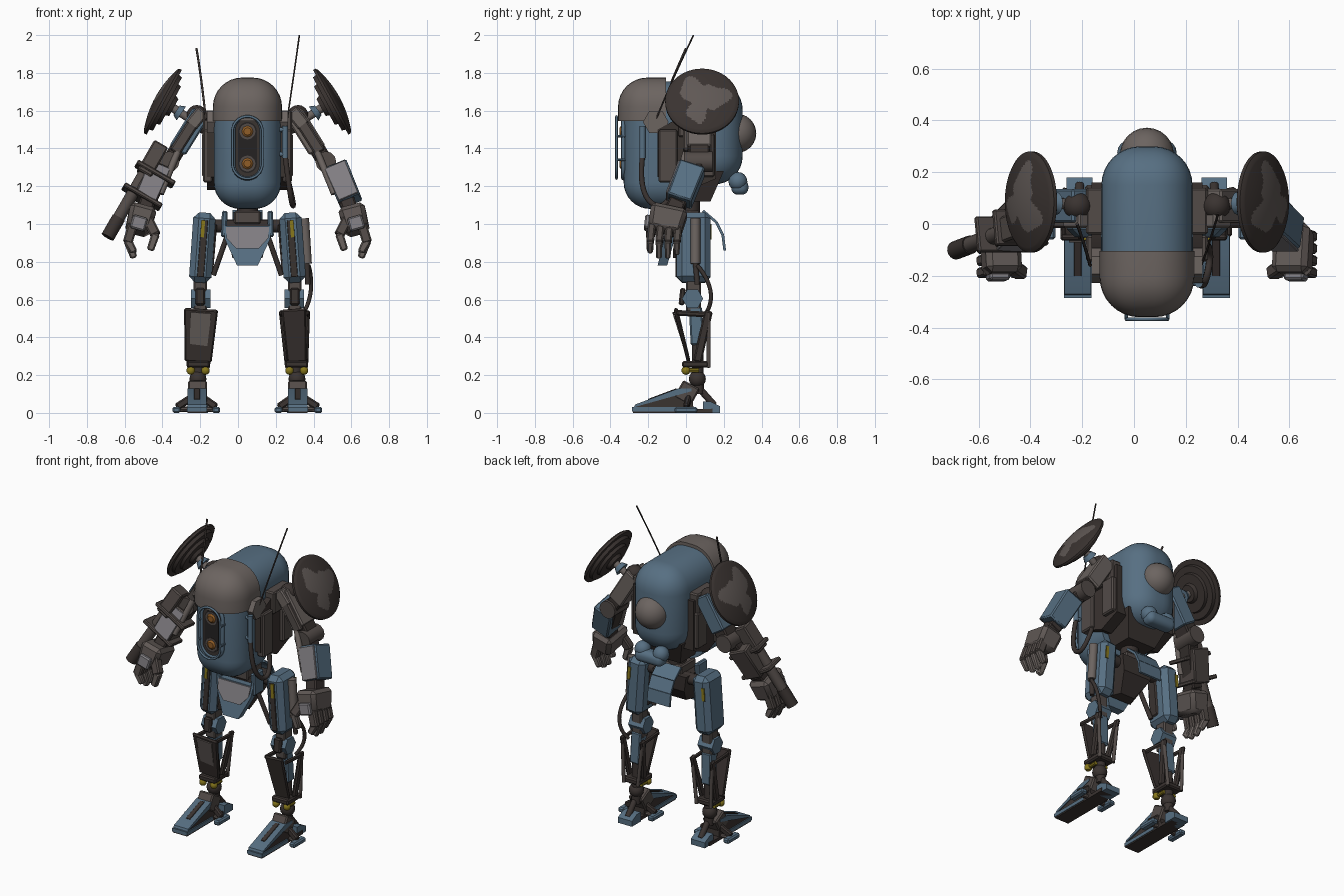
import bpy, bmesh, math
from mathutils import Vector, Matrix

if "Cube" in bpy.data.objects:
    bpy.data.objects.remove(bpy.data.objects["Cube"])

C = 0.05          # x of the symmetry plane
MATS = {}
for name, rgb in {"steel_blue": (.095, .16, .225), "warm_grey": (.15, .128, .118),
                  "dark_brown": (.042, .033, .030), "mid_brown": (.085, .07, .064),
                  "worn_brown": (.115, .097, .09), "light_grey": (.22, .21, .225),
                  "yellow": (.25, .19, .012), "amber": (.28, .11, .02), "black": (.018, .016, .016)}.items():
    m = bpy.data.materials.new(name)
    m.use_nodes = True
    m.diffuse_color = (*rgb, 1)
    m.node_tree.nodes["Principled BSDF"].inputs["Base Color"].default_value = (*rgb, 1)
    MATS[name] = m
BLUE, WARM, DARK, MID, WORN, LIGHT, YELLOW, AMBER, BLACK = MATS
side = 1          # +1 builds the left half, -1 the right half


def P(u, y, z):
    return Vector((C + side * u, y, z))


def finish(name, bm, mat):
    bmesh.ops.recalc_face_normals(bm, faces=bm.faces)
    me = bpy.data.meshes.new(name)
    bm.to_mesh(me)
    bm.free()
    ob = bpy.data.objects.new(name, me)
    bpy.context.collection.objects.link(ob)
    me.materials.append(MATS[mat])
    return ob


def frame(a, b):
    """Matrix at a: local z runs to b, local y stays near world y."""
    d = (b - a).normalized()
    ref = Vector((0, 1, 0)) if abs(d.y) < .9 else Vector((0, 0, 1))
    x = ref.cross(d).normalized()
    y = d.cross(x)
    return Matrix.Translation(a) @ Matrix((x, y, d)).transposed().to_4x4()


def beam(name, a, b, w, d, mat, taper=1.0, bev=.008):
    a, b = P(*a), P(*b)
    bm = bmesh.new()
    bmesh.ops.create_cube(bm, size=1)
    L = (b - a).length
    for v in bm.verts:
        k = taper if v.co.z > 0 else 1
        v.co = Vector((v.co.x * w * k, v.co.y * d * k, (v.co.z + .5) * L))
    if bev:
        bmesh.ops.bevel(bm, geom=bm.edges[:], offset=bev, segments=1, affect='EDGES')
    bm.transform(frame(a, b))
    return finish(name, bm, mat)


def rod(name, a, b, r, mat, r2=None, n=12):
    a, b = P(*a), P(*b)
    bm = bmesh.new()
    L = (b - a).length
    bmesh.ops.create_cone(bm, cap_ends=True, segments=n, radius1=r, radius2=r if r2 is None else r2, depth=L)
    bm.transform(frame(a, b) @ Matrix.Translation((0, 0, L / 2)))
    return finish(name, bm, mat)


def ball(name, c, r, mat, n=16):
    bm = bmesh.new()
    bmesh.ops.create_uvsphere(bm, u_segments=n, v_segments=n // 2, radius=r)
    bm.transform(Matrix.Translation(P(*c)))
    return finish(name, bm, mat)


def hull(name, pts, mat):
    bm = bmesh.new()
    for p in pts:
        bm.verts.new(P(*p))
    bmesh.ops.convex_hull(bm, input=bm.verts[:])
    bmesh.ops.dissolve_limit(bm, angle_limit=.02, verts=bm.verts[:], edges=bm.edges[:])
    return finish(name, bm, mat)


def prism(name, yz, u0, u1, mat):
    return hull(name, [(u, y, z) for u in (u0, u1) for y, z in yz], mat)


def both(pts):
    return [(s * u, y, z) for s in (-1, 1) for u, y, z in pts]


def shell(name, lo, hi, bev, mat, cuts=()):
    """Rounded box between two corners, trimmed by (point, normal) planes."""
    lo, hi = Vector(lo), Vector(hi)
    bm = bmesh.new()
    bmesh.ops.create_cube(bm, size=1)
    bm.transform(Matrix.Translation((lo + hi) / 2 + Vector((C, 0, 0))) @ Matrix.Diagonal((*(hi - lo), 1)))
    bmesh.ops.bevel(bm, geom=bm.edges[:], offset=bev, segments=8, profile=.5, affect='EDGES')
    for co, no in cuts:
        bmesh.ops.bisect_plane(bm, geom=bm.verts[:] + bm.edges[:] + bm.faces[:], plane_co=co, plane_no=no, clear_outer=True)
        bmesh.ops.holes_fill(bm, edges=[e for e in bm.edges if e.is_boundary])
    return finish(name, bm, mat)


def lathe(name, prof, a, b, mat, n=72):
    bm = bmesh.new()
    vs = [bm.verts.new((r, 0, z)) for r, z in prof]
    es = [bm.edges.new(p) for p in zip(vs, vs[1:])]
    bmesh.ops.spin(bm, geom=vs + es, axis=(0, 0, 1), cent=(0, 0, 0), steps=n, angle=math.tau)
    bmesh.ops.remove_doubles(bm, verts=bm.verts[:], dist=1e-4)
    bm.transform(frame(P(*a), P(*b)))
    return finish(name, bm, mat)


def tube(name, pts, r, mat, cyclic=False, smooth=True):
    cu = bpy.data.curves.new(name, 'CURVE')
    cu.dimensions, cu.bevel_depth, cu.bevel_resolution = '3D', r, 2
    cu.use_fill_caps = True
    sp = cu.splines.new('NURBS' if smooth else 'POLY')
    sp.points.add(len(pts) - 1)
    for q, p in zip(sp.points, pts):
        q.co = (*P(*p), 1)
    sp.use_cyclic_u = cyclic
    sp.use_endpoint_u = not cyclic
    cu.materials.append(MATS[mat])
    bpy.context.collection.objects.link(bpy.data.objects.new(name, cu))


def stadium(r, h, y, zc, n=24):
    angles = [math.tau * (i + .5) / n for i in range(n)]
    return [(r * math.cos(a), y, zc + r * math.sin(a) + math.copysign(h, math.sin(a))) for a in angles]


# Body: front pod, rear pod, canopy
shell("front_pod", (-.178, -.33, 1.08), (.178, .1, 1.8), .14, BLUE, [((0, -.02, 0), (0, 1, 0)), ((0, 0, 1.56), (0, 0, 1))])
shell("rear_pod", (-.176, -.3, 1.21), (.176, .30, 1.755), .15, BLUE, [((0, -.112, 0), (0, -1, 0))])
shell("canopy", (-.183, -.36, 1.3), (.183, .1, 1.775), .155, WARM, [((0, 0, 1.545), (0, 0, -1)), ((0, -.105, 0), (0, 1, 0))])
ball("rear_dome", (0, .268, 1.48), .104, WARM, n=24)
shell("rear_tank", (-.1, .24, 1.155), (.1, .33, 1.235), .035, BLUE)
hull("underbody", both([(.16, -.14, 1.28), (.16, .2, 1.28), (.1, -.1, 1.12), (.1, .13, 1.12)]), DARK)

# Front window with rail and lamps
hull("window", stadium(.068, .09, -.337, 1.405) + stadium(.068, .09, -.31, 1.405), DARK)
hull("window_glass", stadium(.05, .085, -.34, 1.405) + stadium(.05, .085, -.33, 1.405), BLACK)
tube("window_rim", stadium(.074, .09, -.332, 1.405), .011, BLUE, True, False)
tube("window_rail", stadium(.08, .085, -.368, 1.405), .007, BLUE, True, False)
for s in (-1, 1):
    ball("tank_lobe", (s * .065, .275, 1.225), .05, BLUE)
    for z in (1.34, 1.465):
        rod("rail_pin", (s * .08, -.31, z), (s * .08, -.368, z), .007, BLUE, n=8)
for z in (1.32, 1.49):
    rod("lamp_bezel", (0, -.33, z), (0, -.343, z), .042, MID, n=20)
    rod("lamp", (0, -.34, z), (0, -.352, z), .034, AMBER, .02, 8)

# Waist and pelvis
rod("waist_joint", (0, .02, .95), (0, .02, 1.15), .055, DARK)
beam("waist_collar", (0, .0, 1.0), (0, 0, 1.07), .14, .15, MID)
hull("pelvis_core", both([(.12, -.06, 1.02), (.12, .1, 1.02), (.1, .09, .92), (.05, .0, .82), (.08, -.07, .82)]), DARK)
hull("pelvis_front", both([(.13, -.1, .99), (.13, -.06, .99), (.12, -.115, .92), (.12, -.06, .92), (.055, -.15, .78), (.055, -.1, .78)]), BLUE)
hull("pelvis_plate", both([(.115, -.108, .985), (.11, -.124, .925), (.06, -.14, .87), (.06, -.10, .87), (.115, -.08, .985)]), LIGHT)
rod("hip_axle", (-.25, .04, .99), (.25, .04, .99), .035, DARK)
tail = [(.09, 1.07), (.16, 1.01), (.195, .94), (.205, .86)]
for p, q in zip(tail, tail[1:]):
    beam("tail_flap", (0, *p), (0, *q), .16, .014, BLUE, bev=0)

for side in (1, -1):
    tag = "left_" if side > 0 else "right_"

    # Flank equipment
    beam(tag + "pelvis_fin", (.12, -.05, 1.07), (.125, -.05, .93), .03, .1, BLUE)
    prism(tag + "flank_box", [(-.15, 1.25), (-.15, 1.5), (-.04, 1.56), (.16, 1.56), (.16, 1.24), (.02, 1.18)], .14, .215, DARK)
    beam(tag + "flank_pack", (.21, -.095, 1.22), (.21, -.095, 1.5), .05, .1, MID)
    beam(tag + "flank_rear_pack", (.21, .1, 1.25), (.21, .1, 1.48), .06, .1, MID)
    rod(tag + "canopy_hinge", (.13, -.16, 1.54), (.215, -.16, 1.54), .068, WARM, n=6)

    # Shoulder and dish
    rod(tag + "shoulder_axle", (.14, .07, 1.5), (.3, .07, 1.57), .06, MID)
    beam(tag + "shoulder_block", (.2, .05, 1.46), (.2, .05, 1.6), .07, .18, MID)
    ball(tag + "shoulder_ball", (.268, .07, 1.575), .055, DARK)
    beam(tag + "shoulder_cap", (.235, .02, 1.6), (.3, .02, 1.52), .07, .07, WARM)
    rod(tag + "dish_post", (.28, .075, 1.54), (.41, .085, 1.625), .02, WARM, .024)
    rod(tag + "dish_collar", (.35, .08, 1.585), (.375, .08, 1.602), .045, BLUE, .03)
    mid, tip = (.46, .085, 1.655), (.548, .085, 1.703)
    face = [(.0065 * i, .032 - .03 * (i / 28) ** 2) for i in range(29)]
    dish = lathe(tag + "dish", face + [(.195, -.008), (.195, -.022), (.165, -.022), (.16, -.042), (.12, -.042),
                                       (.115, -.06), (.06, -.06), (.05, -.08), (0, -.08)], mid, tip, DARK)
    hub, out = P(*mid), (P(*tip) - P(*mid)).normalized()
    dish.data.materials.append(MATS[WORN])
    for f in dish.data.polygons:
        v = f.center - hub
        a = math.atan2(v.z, v.y)
        if f.normal.dot(out) > .5 and v.length < .115 + .035 * math.sin(3 * a + 1) + .012 * math.sin(7 * a):
            f.material_index = 1

    # Arm
    beam(tag + "upper_arm", (.245, .07, 1.59), (.37, .07, 1.39), .1, .13, WARM if side > 0 else BLUE)
    beam(tag + "upper_arm_sleeve", (.35, .07, 1.43), (.41, .07, 1.33), .085, .11, DARK)
    beam(tag + "upper_arm_plate", (.265, .0, 1.57), (.385, .0, 1.38), .06, .03, MID)
    rod(tag + "elbow", (.415, -.01, 1.33), (.415, .14, 1.33), .055, MID)
    beam(tag + "forearm", (.41, .06, 1.34), (.54, -.05, 1.09), .08, .09, DARK)
    beam(tag + "forearm_shell", (.47, .035, 1.3), (.545, -.035, 1.12), .13, .14, BLUE if side > 0 else MID, .95)
    beam(tag + "forearm_plate", (.462, -.035, 1.315), (.535, -.102, 1.145), .118, .012, LIGHT, .95, .003)
    rod(tag + "forearm_piston", (.37, .0, 1.38), (.46, -.06, 1.16), .018, WARM)
    beam(tag + "wrist", (.53, -.04, 1.12), (.55, -.07, 1.06), .08, .09, DARK)

    # Hand
    beam(tag + "palm", (.55, -.085, 1.085), (.585, -.115, .955), .145, .2, WORN, .88, .022)
    beam(tag + "knuckle_plate", (.565, -.2, 1.04), (.585, -.208, .97), .08, .03, LIGHT)
    for i in range(4):
        y, k = -.19 + .047 * i, (.03, .0, .0, .02)[i]
        beam(tag + "finger", (.605, y + .01, 1.0), (.635, y, .9), .052, .04, MID)
        beam(tag + "fingertip", (.635, y, .915), (.6, y, .82 + k), .046, .036, WARM, .8)
    beam(tag + "thumb", (.53, -.16, 1.03), (.485, -.19, .94), .055, .05, MID)
    beam(tag + "thumb_tip", (.485, -.19, .95), (.515, -.19, .86), .045, .042, WARM, .85)

    # Thigh
    beam(tag + "thigh", (.226, .04, 1.06), (.252, .04, .69), .118, .18, BLUE, bev=.03)
    beam(tag + "thigh_groove", (.226, -.05, 1.02), (.249, -.05, .72), .036, .012, DARK, bev=.002)
    beam(tag + "thigh_mark", (.234, -.058, 1.02), (.24, -.058, .93), .02, .006, YELLOW, bev=0)
    beam(tag + "thigh_inner_strip", (.168, .02, 1.0), (.19, .02, .74), .016, .07, DARK)
    beam(tag + "thigh_rear_mark", (.262, .132, 1.0), (.268, .132, .92), .02, .006, YELLOW, bev=0)
    rod(tag + "hip_strut", (.11, -.03, .93), (.18, .0, .73), .014, DARK)

    # Knee and shin truss
    beam(tag + "knee_link", (.25, .04, .72), (.25, .04, .52), .07, .08, MID)
    rod(tag + "knee", (.195, .035, .605), (.3, .035, .605), .056, BLUE, n=6)
    beam(tag + "knee_cover", (.25, -.015, .66), (.25, -.025, .57), .05, .03, DARK)
    beam(tag + "shin_core", (.25, .05, .56), (.255, .06, .36), .07, .07, BLUE)
    rod(tag + "shin_rod", (.255, .06, .4), (.26, .065, .1), .03, DARK)
    width = .13 if side > 0 else .18
    beam(tag + "shin_panel", (.245, -.055, .55), (.262, .015, .27), width, .022, DARK, .8)
    for u, v in ((.178, .21), (.32, .31)):
        beam(tag + "shin_bar", (u, .12, .54), (v, .06, .27), .022, .045, DARK)
        beam(tag + "shin_top_brace", (u, -.05, .53), (u, .12, .52), .016, .03, DARK)
        rod(tag + "shin_rear_rod", (u, .12, .53), (v, .12, .24), .011, MID)
    beam(tag + "shin_base", (.26, .05, .24), (.26, .05, .275), .12, .14, DARK)
    for u in (.222, .3):
        ball(tag + "ankle_bolt", (u, .0, .225), .024, YELLOW, n=10)
        rod(tag + "ankle_bolt_pin", (u, 0, .225), (u, .07, .225), .012, YELLOW, n=8)

    # Ankle and foot
    ball(tag + "ankle", (.262, .06, .18), .045, DARK)
    beam(tag + "ankle_block", (.265, .03, .15), (.265, -.02, .06), .1, .1, MID)
    prism(tag + "toe", [(-.275, .022), (-.27, .035), (-.04, .118), (.03, .118), (.04, .022)], .222, .313, DARK)
    prism(tag + "toe_top", [(-.275, .03), (-.27, .044), (-.04, .13), (.03, .13), (.03, .115), (-.04, .115)], .216, .318, BLUE)
    beam(tag + "toe_ridge", (.267, -.2, .068), (.267, -.05, .124), .03, .012, DARK, bev=.002)
    prism(tag + "toe_cap", [(-.285, .008), (-.285, .03), (-.02, .03), (-.02, .008)], .215, .32, BLUE)
    prism(tag + "sole", [(-.28, 0), (-.28, .014), (.14, .022), (.14, 0)], .218, .317, DARK)
    prism(tag + "heel", [(.09, .0), (.18, 0), (.18, .035), (.13, .06), (.09, .06)], .21, .31, BLUE)
    rod(tag + "heel_strut", (.26, .07, .13), (.26, .15, .04), .018, DARK)
    for u in (.165, .375):
        beam(tag + "outrigger_pad", (u, .0, .0), (u, .0, .032), .042, .12, BLUE)
        beam(tag + "outrigger", (.265, .02, .1), (u, .0, .03), .04, .03, DARK)
        rod(tag + "outrigger_foot_bar", (.265, .02, .02), (u, .0, .018), .014, MID, n=8)

# Right side only: worn shin plate, antenna, gun on the forearm
beam("right_shin_plate", (.246, -.068, .53), (.262, .001, .31), .11, .006, WARM, .8, 0)
tube("right_antenna", [(.22, -.16, 1.55), (.24, -.08, 1.75), (.27, .0, 1.93)], .006, DARK)
a, b = Vector((.47, 0, 1.4)), Vector((.735, -.1, .94))
rod("gun_barrel", a, b, .032, MID, n=16)
rod("gun_muzzle", a.lerp(b, .8), a.lerp(b, 1.02), .036, DARK, n=16)
beam("gun_receiver", a.lerp(b, -.04), a.lerp(b, .3), .085, .1, MID)
for t in (.22, .48):
    p, q = a.lerp(b, t) - Vector((.045, -.01, .025)), a.lerp(b, t + .045) - Vector((.045, -.01, .025))
    beam("gun_bracket", p, q, .23, .14, MID, bev=.006)

# Left side only: antenna, grab bar, hoses and thigh piston
side = 1
tube("left_antenna", [(.21, -.16, 1.55), (.24, -.08, 1.75), (.275, .04, 2.0)], .0045, DARK)
rod("grab_bar", (.2, -.23, 1.35), (.2, -.23, 1.52), .016, BLUE)
for z in (1.37, 1.5):
    rod("grab_bar_mount", (.14, -.22, z), (.2, -.23, z), .012, BLUE)
tube("flank_hose", [(.2, -.23, 1.36), (.22, -.25, 1.2), (.24, -.18, 1.06), (.25, -.08, 1.1), (.21, -.06, 1.25)], .014, DARK)
rod("thigh_piston", (.3, .05, 1.03), (.315, .05, .79), .026, WARM)
rod("thigh_piston_rod", (.315, .05, .8), (.32, .06, .68), .014, DARK)
tube("knee_hose", [(.325, .06, .78), (.345, .13, .7), (.345, .16, .6), (.29, .1, .52)], .011, DARK)

# Crisp edges, smooth curves
for ob in bpy.context.collection.objects:
    ob.select_set(ob.type == 'MESH')
    if ob.type == 'MESH':
        bpy.context.view_layer.objects.active = ob
bpy.ops.object.shade_smooth_by_angle(angle=math.radians(35))
